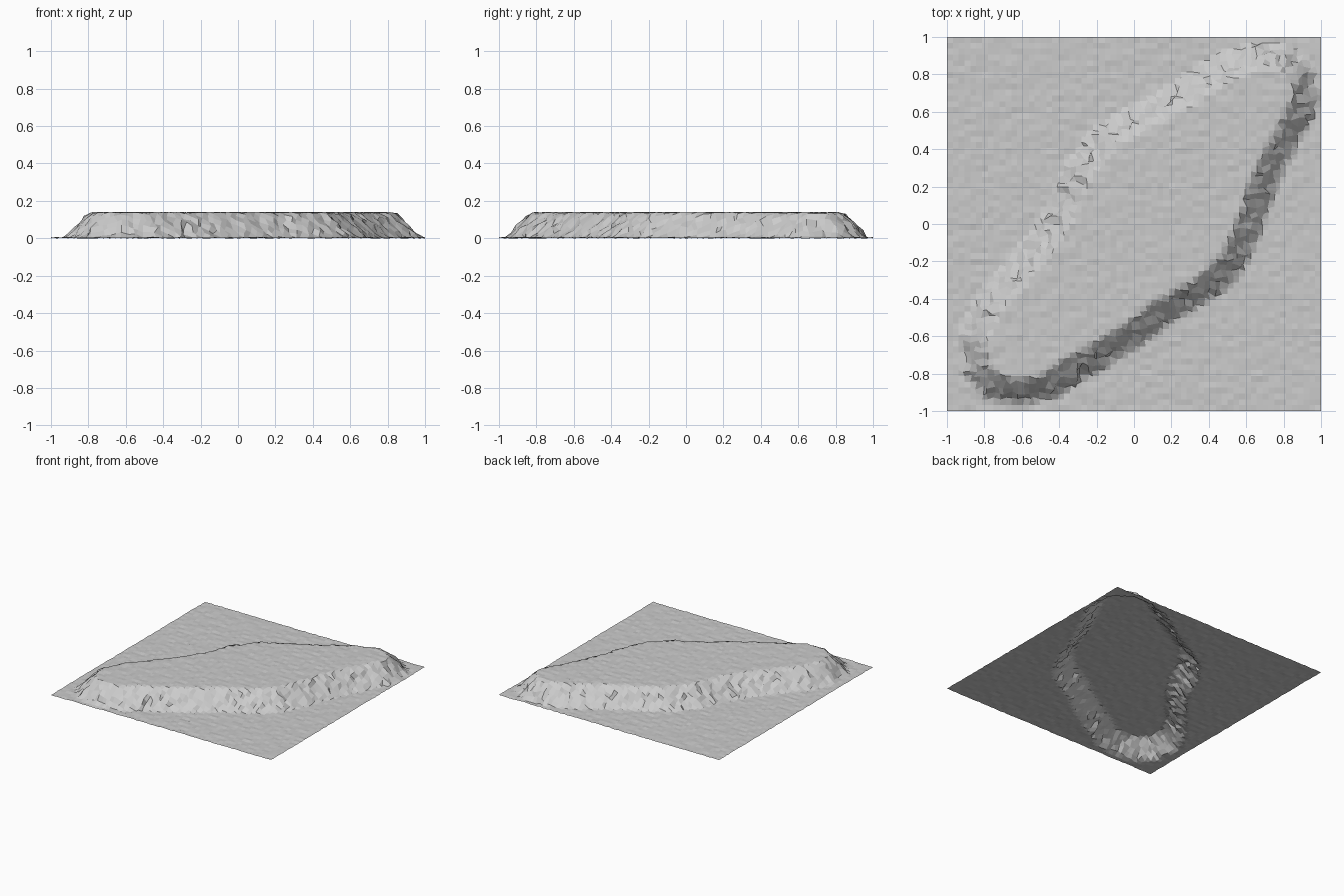
import bpy
import bmesh
import random
from mathutils import Vector, noise
from mathutils.geometry import intersect_point_line

if "Cube" in bpy.data.objects:
    bpy.data.objects.remove(bpy.data.objects["Cube"])
random.seed(4)

CELLS = 64
GROUND, PLATEAU = 0.008, 0.143
HALF_SLOPE = 0.068

# Mid-slope outline of the plateau, counter-clockwise
OUTLINE = [Vector((x, y, 0)) for x, y in (
    (-.62, -.9), (-.45, -.86), (-.2, -.71), (0, -.59), (.2, -.44), (.4, -.33),
    (.52, -.22), (.6, -.05), (.66, .12), (.73, .3), (.82, .48), (.91, .64),
    (.9, .8), (.8, .89), (.66, .91), (.45, .82), (.25, .69), (.05, .58),
    (-.15, .47), (-.3, .28), (-.38, .08), (-.5, -.1), (-.65, -.28),
    (-.78, -.43), (-.86, -.6), (-.84, -.78), (-.76, -.87))]
EDGES = list(zip(OUTLINE, OUTLINE[1:] + OUTLINE[:1]))


def inside_distance(p):
    """Distance to the outline, positive inside it."""
    inside, nearest = False, 9.0
    for a, b in EDGES:
        q, t = intersect_point_line(p, a, b)
        q = a.lerp(b, min(max(t, 0), 1))
        nearest = min(nearest, (p - q).length)
        if (a.y > p.y) != (b.y > p.y):
            if p.x < a.x + (p.y - a.y) * (b.x - a.x) / (b.y - a.y):
                inside = not inside
    return nearest if inside else -nearest


# Terrain sheet: a flat grid raised into a rough-sided plateau
bm = bmesh.new()
bmesh.ops.create_grid(bm, x_segments=CELLS, y_segments=CELLS, size=1)
for v in bm.verts:
    p = Vector((v.co.x, v.co.y, 0))
    border = max(abs(p.x), abs(p.y)) > 0.999
    d = inside_distance(p) + 0.012 * noise.noise(p * 14)
    t = min(max((d + HALF_SLOPE) / (2 * HALF_SLOPE), 0), 1)
    on_slope = 0 < t < 1 and not border
    v.co.z = GROUND + (PLATEAU - GROUND) * t + random.uniform(-.003, .003)
    if on_slope:
        v.co.x += random.uniform(-.013, .013)
        v.co.y += random.uniform(-.013, .013)
        v.co.z += random.uniform(-.008, .008) * min(t, 1 - t) * 2
low = min(v.co.z for v in bm.verts)
for v in bm.verts:
    v.co.z -= low

mesh = bpy.data.meshes.new("plateau_terrain")
bm.to_mesh(mesh)
bm.free()
terrain = bpy.data.objects.new("plateau_terrain", mesh)
bpy.context.collection.objects.link(terrain)

# Plain stone colour
stone = bpy.data.materials.new("pale grey stone")
stone.use_nodes = True
colour = (0.6, 0.6, 0.6, 1)
stone.diffuse_color = colour
stone.node_tree.nodes["Principled BSDF"].inputs["Base Color"].default_value = colour
mesh.materials.append(stone)
